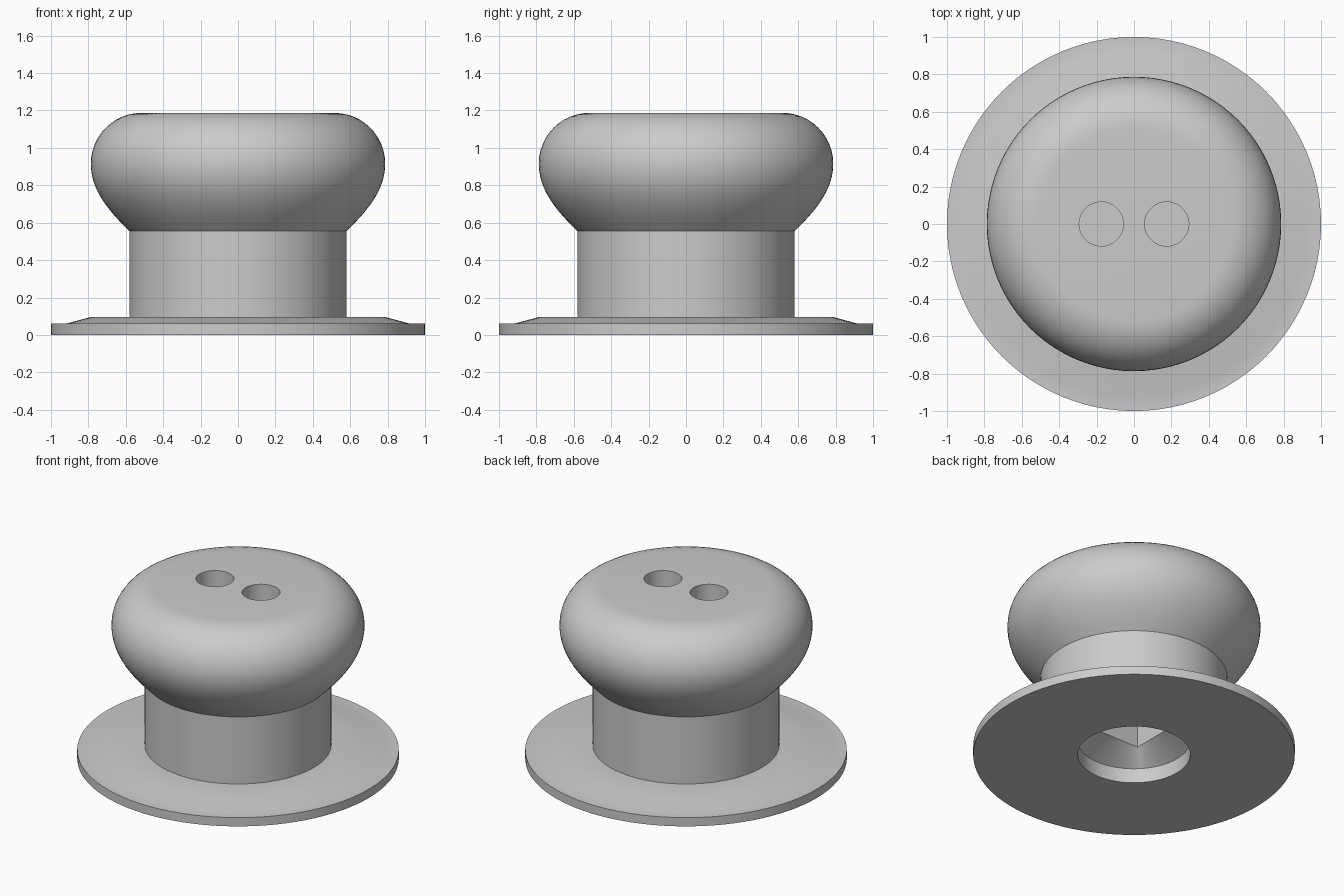
import bpy
import bmesh
from math import cos, sin, pi, radians

cube = bpy.data.objects.get("Cube")
if cube:
    bpy.data.objects.remove(cube, do_unlink=True)

SIDES = 96

grey = bpy.data.materials.new("plain_grey")
grey.use_nodes = True
colour = (0.6, 0.6, 0.6, 1)
grey.diffuse_color = colour
grey.node_tree.nodes["Principled BSDF"].inputs["Base Color"].default_value = colour


def ring_points(size, z, square=False, centre_x=0):
    """Points around a circle, or around a square of that half width."""
    points = []
    for i in range(SIDES):
        a = 2 * pi * i / SIDES
        r = size / max(abs(cos(a)), abs(sin(a))) if square else size
        points.append((centre_x + r * cos(a), r * sin(a), z))
    return points


def loft(name, rings):
    """Closed solid skinned through a stack of rings."""
    bm = bmesh.new()
    rows = [[bm.verts.new(p) for p in ring] for ring in rings]
    for low, high in zip(rows, rows[1:]):
        for i in range(SIDES):
            j = (i + 1) % SIDES
            bm.faces.new((low[i], low[j], high[j], high[i]))
    bm.faces.new(rows[0][::-1])
    bm.faces.new(rows[-1])
    bmesh.ops.recalc_face_normals(bm, faces=bm.faces)
    mesh = bpy.data.meshes.new(name)
    bm.to_mesh(mesh)
    bm.free()
    mesh.materials.append(grey)
    obj = bpy.data.objects.new(name, mesh)
    bpy.context.collection.objects.link(obj)
    return obj


def bezier(p0, p1, p2, p3, steps):
    result = []
    for k in range(steps + 1):
        t = k / steps
        s = 1 - t
        result.append(tuple(s**3 * a + 3 * s * s * t * b + 3 * s * t * t * c + t**3 * d
                            for a, b, c, d in zip(p0, p1, p2, p3)))
    return result


# Flange and neck, then the flared underside and rounded shoulder of the grip
profile = [(1, 0), (1, 0.06), (0.92, 0.06), (0.79, 0.095), (0.58, 0.095)]
profile += bezier((0.58, 0.555), (0.70, 0.67), (0.787, 0.78), (0.787, 0.915), 12)
for k in range(1, 13):
    a = pi / 2 * k / 12
    profile.append((0.515 + 0.272 * cos(a), 0.915 + 0.272 * sin(a)))
knob = loft("knob_body", [ring_points(r, z) for r, z in profile])

# Shaft socket: round mouth blending into a square bore
cutters = [loft("socket_cutter", [
    ring_points(0.35, -0.1),
    ring_points(0.35, 0.1),
    ring_points(0.18, 0.2, square=True),
    ring_points(0.18, 0.7, square=True),
])]

# Pair of blind holes in the top
for side in (-1, 1):
    cutters.append(loft("hole_cutter", [
        ring_points(0.118, z, centre_x=side * 0.175) for z in (0.85, 1.4)]))

bpy.context.view_layer.objects.active = knob
for cutter in cutters:
    cutter.hide_render = True
    cut = knob.modifiers.new("cut", "BOOLEAN")
    cut.operation = "DIFFERENCE"
    cut.solver = "EXACT"
    cut.object = cutter
    bpy.ops.object.modifier_apply(modifier=cut.name)
    bpy.data.objects.remove(cutter, do_unlink=True)

bpy.ops.object.select_all(action="DESELECT")
knob.select_set(True)
bpy.ops.object.shade_smooth_by_angle(angle=radians(30))
